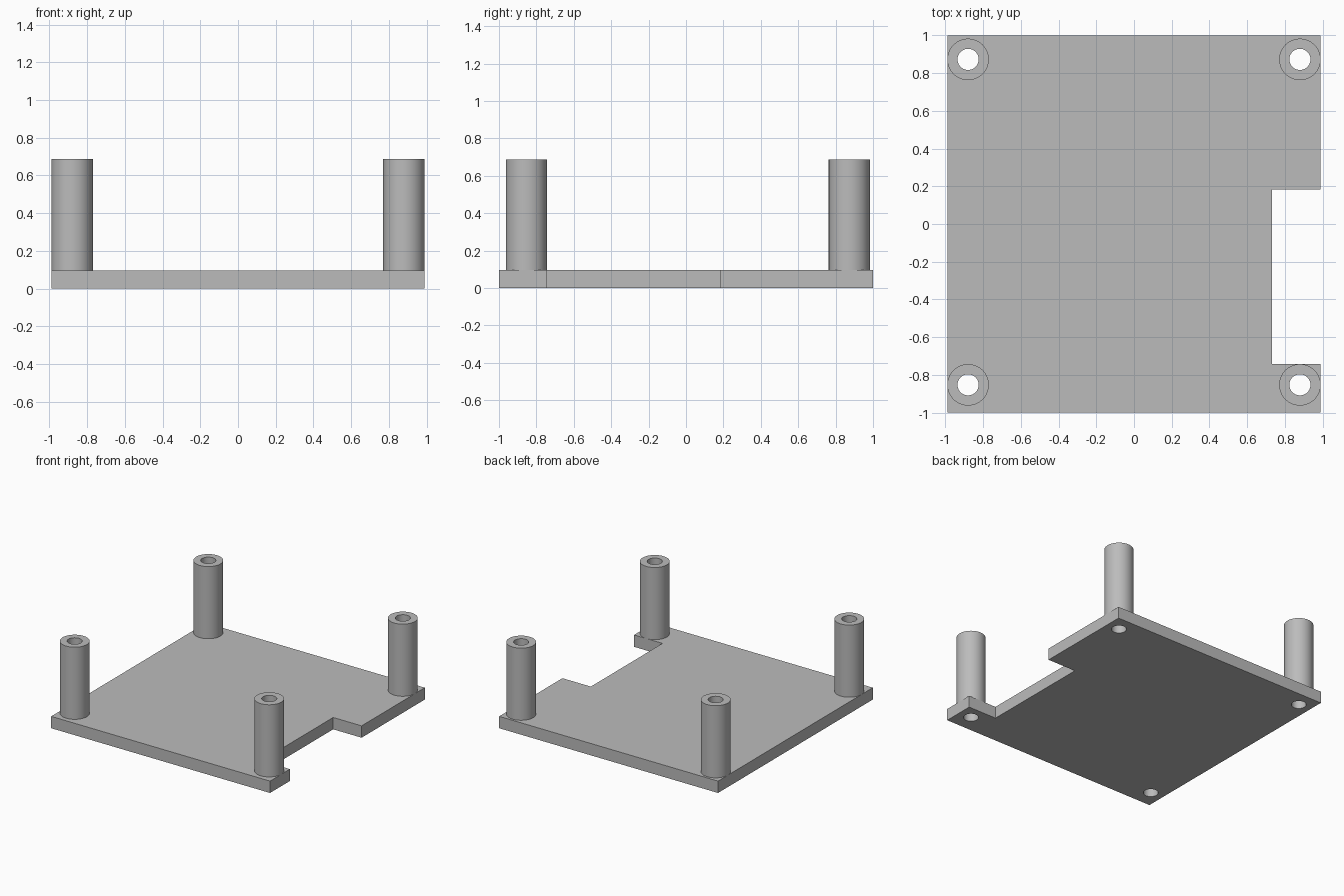
import bpy, bmesh, math

if "Cube" in bpy.data.objects:
    bpy.data.objects.remove(bpy.data.objects["Cube"], do_unlink=True)

PLATE_TOP, POST_TOP = 0.097, 0.687
POST_R, HOLE_R, SIDES = 0.11, 0.056, 64
POST_X, FRONT_Y, BACK_Y = 0.88, -0.853, 0.873

grey = bpy.data.materials.new("light grey")
grey.use_nodes = True
colour = (0.5, 0.5, 0.5, 1)
grey.diffuse_color = colour
grey.node_tree.nodes["Principled BSDF"].inputs["Base Color"].default_value = colour


def finish(bm, name):
    """Turn a bmesh into a named grey object."""
    bmesh.ops.recalc_face_normals(bm, faces=bm.faces)
    mesh = bpy.data.meshes.new(name)
    bm.to_mesh(mesh)
    bm.free()
    mesh.materials.append(grey)
    obj = bpy.data.objects.new(name, mesh)
    bpy.context.collection.objects.link(obj)
    return obj


def smooth(obj):
    bpy.ops.object.select_all(action="DESELECT")
    obj.select_set(True)
    bpy.context.view_layer.objects.active = obj
    bpy.ops.object.shade_smooth_by_angle(angle=math.radians(30))


def tube(name, x, y):
    """Hollow post: a square section spun around its axis."""
    bm = bmesh.new()
    section = [(HOLE_R, PLATE_TOP), (POST_R, PLATE_TOP), (POST_R, POST_TOP), (HOLE_R, POST_TOP)]
    face = bm.faces.new([bm.verts.new((x + r, y, z)) for r, z in section])
    edges = list(face.edges)
    bm.faces.remove(face)
    bmesh.ops.spin(bm, geom=edges, cent=(x, y, 0), axis=(0, 0, 1),
                   angle=math.tau, steps=SIDES, use_merge=True)
    bmesh.ops.remove_doubles(bm, verts=bm.verts, dist=1e-5)
    smooth(finish(bm, name))


# Base plate: outline with a notch in the left edge, extruded upwards
outline = [(-0.99, -1), (0.99, -1), (0.99, -0.743), (0.733, -0.743),
           (0.733, 0.183), (0.99, 0.183), (0.99, 1), (-0.99, 1)]
bm = bmesh.new()
base = bm.faces.new([bm.verts.new((x, y, 0)) for x, y in outline])
top = bmesh.ops.extrude_face_region(bm, geom=[base])["geom"]
bmesh.ops.translate(bm, vec=(0, 0, PLATE_TOP),
                    verts=[v for v in top if isinstance(v, bmesh.types.BMVert)])
plate = finish(bm, "base_plate")

# Posts at the corners, with a drill for each bolt hole
drills = bmesh.new()
for side, x in (("right", -POST_X), ("left", POST_X)):
    for end, y in (("front", FRONT_Y), ("back", BACK_Y)):
        tube(f"{end}_{side}_post", x, y)
        drill = bmesh.ops.create_cone(drills, cap_ends=True, segments=SIDES,
                                      radius1=HOLE_R, radius2=HOLE_R, depth=0.5)
        bmesh.ops.translate(drills, vec=(x, y, 0), verts=drill["verts"])
cutter = finish(drills, "hole_cutter")

# Drill the plate, then discard the cutter
cut = plate.modifiers.new("bolt_holes", "BOOLEAN")
cut.operation, cut.solver, cut.object = "DIFFERENCE", "EXACT", cutter
bpy.context.view_layer.objects.active = plate
bpy.ops.object.modifier_apply(modifier=cut.name)
bpy.data.objects.remove(cutter, do_unlink=True)
smooth(plate)
